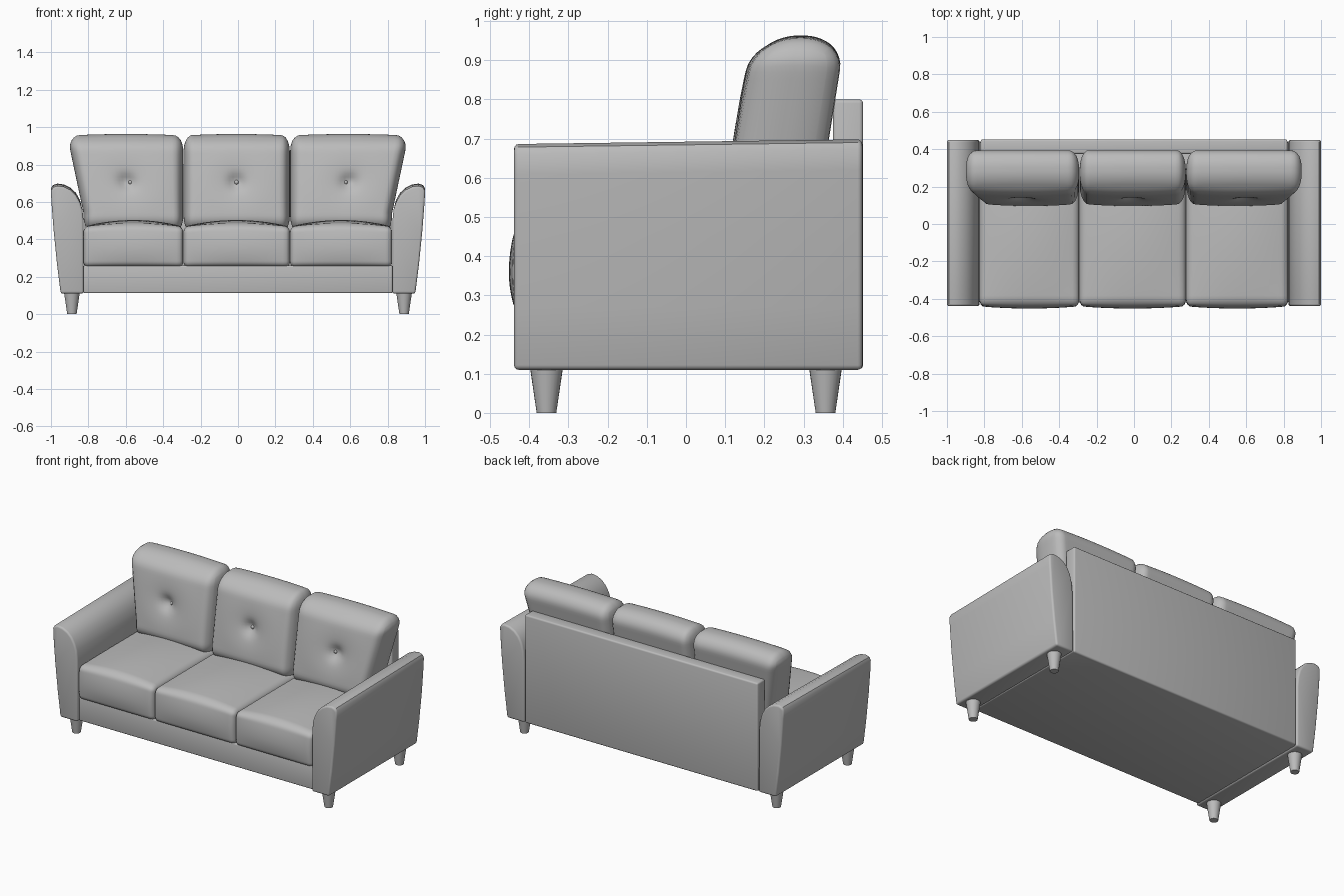
import bpy, bmesh
from math import exp
from mathutils import Vector

if "Cube" in bpy.data.objects:
    bpy.data.objects.remove(bpy.data.objects["Cube"], do_unlink=True)

GREY = (0.5, 0.5, 0.5, 1.0)
fabric = bpy.data.materials.new("plain grey")
fabric.use_nodes = True
fabric.diffuse_color = GREY
for node in fabric.node_tree.nodes:
    if node.type == 'BSDF_PRINCIPLED':
        node.inputs["Base Color"].default_value = GREY


def finish(name, bm, bevel=0.0):
    """Turn a bmesh into a shaded object, with softened corners if wanted."""
    bmesh.ops.recalc_face_normals(bm, faces=bm.faces[:])
    mesh = bpy.data.meshes.new(name)
    bm.to_mesh(mesh)
    bm.free()
    mesh.materials.append(fabric)
    obj = bpy.data.objects.new(name, mesh)
    bpy.context.collection.objects.link(obj)
    for other in bpy.context.selected_objects:
        other.select_set(False)
    obj.select_set(True)
    bpy.context.view_layer.objects.active = obj
    if bevel:
        mod = obj.modifiers.new("soft corners", 'BEVEL')
        mod.width, mod.segments = bevel, 3
        mod.limit_method, mod.angle_limit = 'ANGLE', 0.8
        bpy.ops.object.modifier_apply(modifier=mod.name)
    bpy.ops.object.shade_smooth_by_angle(angle=0.7)
    return obj


def box(name, low, high, bevel):
    bm = bmesh.new()
    bmesh.ops.create_cube(bm, size=1)
    low, high = Vector(low), Vector(high)
    for v in bm.verts:
        v.co = (low + high) / 2 + v.co * (high - low)
    return finish(name, bm, bevel)


def cushion(name, low, high, radii, shape):
    """Rounded block; shape(co, u) moves each point, u running -1 to 1."""
    bm = bmesh.new()
    bmesh.ops.create_cube(bm, size=2)
    bmesh.ops.subdivide_edges(bm, edges=bm.edges[:], cuts=29, use_grid_fill=True)
    mid = (Vector(low) + Vector(high)) / 2
    half = (Vector(high) - Vector(low)) / 2
    for v in bm.verts:
        u = v.co.copy()
        core, q = Vector(), Vector()
        for i in range(3):
            inner = half[i] - radii[i]
            p = u[i] * half[i]
            core[i] = max(-inner, min(inner, p))
            q[i] = (p - core[i]) / radii[i]
        q.normalize()
        co = mid + core + Vector(q[i] * radii[i] for i in range(3))
        v.co = shape(co, u)
    return finish(name, bm)


# Frame: front rail with deck, and back panel
box("base", (-0.826, -0.42, 0.112), (0.826, 0.44, 0.26), 0.008)
box("back_panel", (-0.82, 0.375, 0.112), (0.82, 0.452, 0.80), 0.01)

# Arms: rolled, outward leaning profile in x and z
PROFILE = [(0.825, 0.11), (0.948, 0.11), (0.968, 0.27), (0.986, 0.45),
           (0.998, 0.62), (1.0, 0.672), (0.99, 0.69), (0.965, 0.698),
           (0.93, 0.693), (0.895, 0.676), (0.866, 0.648), (0.845, 0.61),
           (0.832, 0.56), (0.826, 0.5)]
for side, word in ((1, "left"), (-1, "right")):
    bm = bmesh.new()
    face = bm.faces.new([bm.verts.new((side * x, -0.439, z)) for x, z in PROFILE])
    grown = bmesh.ops.extrude_face_region(bm, geom=[face])["geom"]
    for v in grown:
        if isinstance(v, bmesh.types.BMVert):
            v.co.y = 0.45
    for v in bm.verts:  # the top drops a little towards the front
        if v.co.y < 0 and v.co.z > 0.6:
            v.co.z -= 0.012
    finish(word + "_arm", bm, 0.012)

    # Tapered round legs
    for y, end in ((-0.356, "front"), (0.356, "back")):
        bm = bmesh.new()
        bmesh.ops.create_cone(bm, cap_ends=True, segments=24, radius1=0.025,
                              radius2=0.042, depth=0.115)
        bmesh.ops.translate(bm, verts=bm.verts[:], vec=(side * 0.888, y, 0.0575))
        finish(f"{end}_{word}_leg", bm)


# Seat and back cushions, three of each
def seat_shape(co, u):
    swell_x, swell_y = 1 - u.x ** 2, 1 - u.y ** 2
    if u.z > 0:
        co.z += u.z * 0.035 * swell_x * (0.45 + 0.55 * swell_y)
    if u.y < 0:
        co.y += u.y * 0.02 * (1 - u.z ** 2) * (0.4 + 0.6 * swell_x)
    return co


def back_shape(outward, button_x):
    def shape(co, u):
        swell = (1 - u.x ** 2) * (1 - u.z ** 2)
        if u.y < 0:
            dist2 = (co.x - button_x) ** 2 + (co.z - 0.705) ** 2
            dimple = 0.03 * exp(-dist2 / 0.0016) + 0.02 * exp(-dist2 / 0.012)
            co.y += u.y * (0.025 * swell - dimple)
        co.z += 0.008 * max(u.z, 0) * (1 - u.x ** 2)
        # outer cushions flare over the arms
        flare = max(0.0, min(1.0, (co.z - 0.54) / 0.36))
        co.x += outward * 0.076 * flare * (1 + outward * u.x) / 2
        co.y += 0.16 * (co.z - 0.7)  # lean backwards
        return co
    return shape


SPANS = (("right", -0.826, -0.293, -1, -0.575),
         ("middle", -0.291, 0.277, 0, -0.008),
         ("left", 0.279, 0.824, 1, 0.575))
for word, x0, x1, outward, button_x in SPANS:
    cushion(word + "_seat_cushion", (x0, -0.432, 0.25), (x1, 0.30, 0.468),
            (0.025, 0.03, 0.03), seat_shape)
    cushion(word + "_back_cushion", (x0, 0.137, 0.44), (x1, 0.365, 0.955),
            (0.045, 0.108, 0.085), back_shape(outward, button_x))
    bm = bmesh.new()
    bmesh.ops.create_uvsphere(bm, u_segments=16, v_segments=8, radius=0.012)
    for v in bm.verts:
        v.co = Vector((button_x, 0.162, 0.705)) + v.co * Vector((1, 0.6, 1)).x
    finish(word + "_button", bm)
